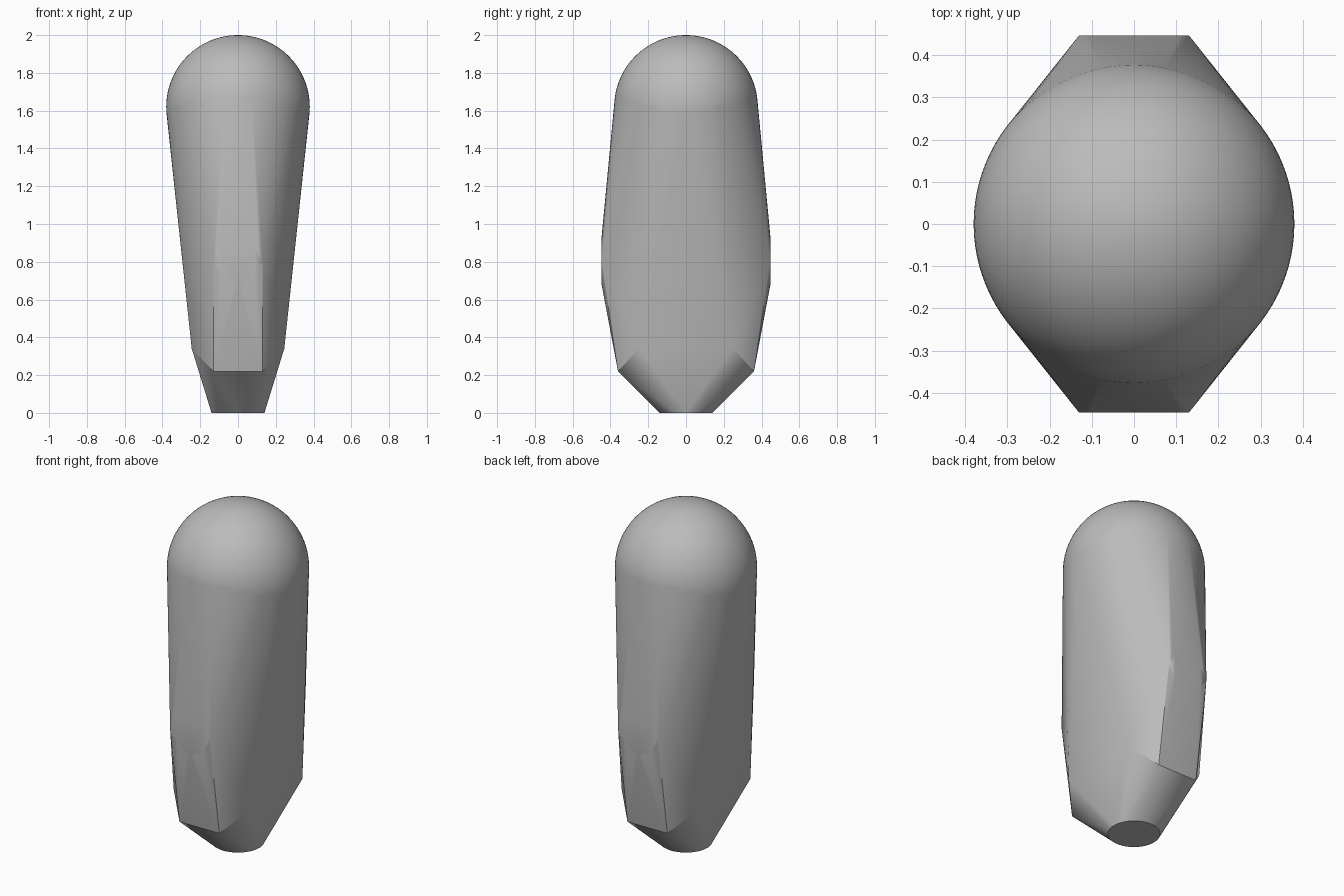
import bpy, bmesh, math
from mathutils import Vector

cube = bpy.data.objects.get("Cube")
if cube:
    bpy.data.objects.remove(cube, do_unlink=True)

# Single matte grey
grey = bpy.data.materials.new("matte grey")
grey.use_nodes = True
colour = (0.5, 0.5, 0.5, 1)
grey.diffuse_color = colour
grey.node_tree.nodes["Principled BSDF"].inputs["Base Color"].default_value = colour


def ring(radius, z, count):
    return [Vector((radius * math.cos(2 * math.pi * i / count),
                    radius * math.sin(2 * math.pi * i / count), z)) for i in range(count)]


points = []

# Round dome, continued a little below its widest ring
dome_radius, dome_z, rows = 0.38, 1.62, 24
for i in range(-4, rows):
    a = math.pi / 2 * i / rows
    points += ring(dome_radius * math.cos(a), dome_z + dome_radius * math.sin(a), 96)
points.append(Vector((0, 0, dome_z + dome_radius)))

# Small round foot
points += ring(0.14, 0, 48)

# Corners of the faceted lower body, mirrored to all four quarters
for sx in (-1, 1):
    for sy in (-1, 1):
        points.append(Vector((sx * 0.13, sy * 0.36, 0.22)))
        points.append(Vector((sx * 0.245, sy * 0.25, 0.34)))

# Flattened ridge on the front and back, bounded by two shallow curves
steps = 6
for sy in (-1, 1):
    for i in range(-steps, steps + 1):
        t = i / steps
        points.append(Vector((0.13 * t, sy * 0.447, 0.68 + 0.12 * t * t)))
        if abs(i) < steps:
            points.append(Vector((0.13 * t, sy * 0.447, 0.93 - 0.13 * t * t)))

# Skin stretched tightly over all the sections
bm = bmesh.new()
for p in points:
    bm.verts.new(p)
bmesh.ops.convex_hull(bm, input=list(bm.verts))
bmesh.ops.delete(bm, geom=[v for v in bm.verts if not v.link_faces], context='VERTS')
bmesh.ops.dissolve_limit(bm, angle_limit=math.radians(0.2),
                         verts=list(bm.verts), edges=list(bm.edges))
bmesh.ops.recalc_face_normals(bm, faces=list(bm.faces))
mesh = bpy.data.meshes.new("domed_body")
bm.to_mesh(mesh)
bm.free()
mesh.materials.append(grey)

body = bpy.data.objects.new("domed_body", mesh)
bpy.context.collection.objects.link(body)
bpy.context.view_layer.objects.active = body
body.select_set(True)
bpy.ops.object.shade_smooth_by_angle(angle=math.radians(14))

# Keep the broad facets flat while the dome stays smooth
normals = body.modifiers.new("flat_facets", 'WEIGHTED_NORMAL')
normals.keep_sharp = True
